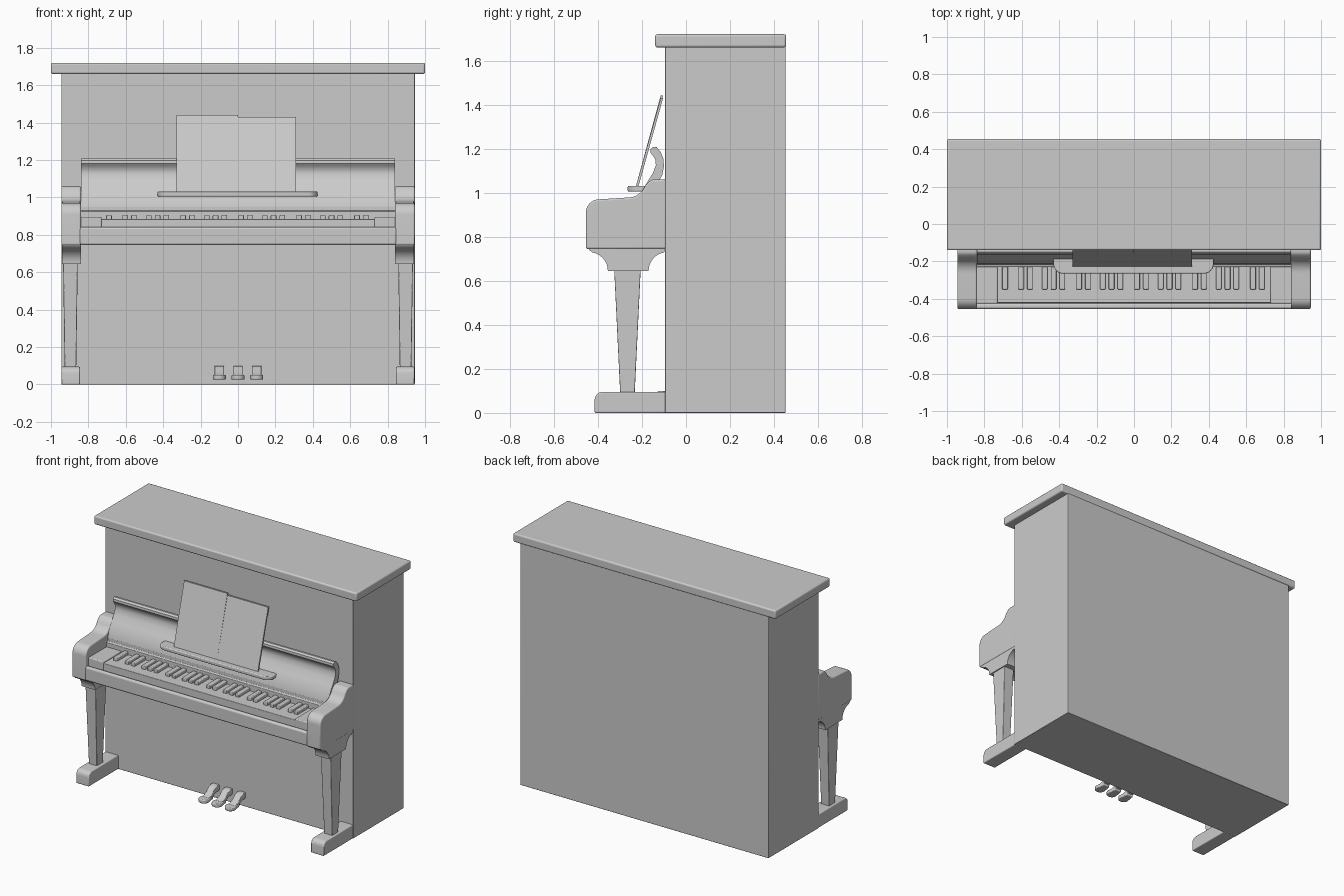
import bpy
import bmesh
import math

cube = bpy.data.objects.get("Cube")
if cube:
    bpy.data.objects.remove(cube, do_unlink=True)

GREY = (0.6, 0.6, 0.6, 1)
mat = bpy.data.materials.new("plain grey")
mat.use_nodes = True
mat.diffuse_color = GREY
mat.node_tree.nodes["Principled BSDF"].inputs["Base Color"].default_value = GREY


def finish(name, bm, bevel=0, segments=3):
    bmesh.ops.recalc_face_normals(bm, faces=bm.faces)
    mesh = bpy.data.meshes.new(name)
    bm.to_mesh(mesh)
    bm.free()
    ob = bpy.data.objects.new(name, mesh)
    bpy.context.collection.objects.link(ob)
    mesh.materials.append(mat)
    if bevel:
        mod = ob.modifiers.new("Bevel", 'BEVEL')
        mod.width, mod.segments = bevel, segments
        mod.limit_method, mod.angle_limit = 'ANGLE', math.radians(40)
    bpy.ops.object.select_all(action='DESELECT')
    ob.select_set(True)
    bpy.context.view_layer.objects.active = ob
    bpy.ops.object.shade_smooth_by_angle(angle=math.radians(35))
    return ob


def extrude(name, points, shift, place, bevel=0):
    """Prism from a 2D outline; place maps a 2D point into space."""
    bm = bmesh.new()
    face = bm.faces.new([bm.verts.new(place(a, b)) for a, b in points])
    new = bmesh.ops.extrude_face_region(bm, geom=[face])["geom"]
    bmesh.ops.translate(bm, vec=shift, verts=[v for v in new if isinstance(v, bmesh.types.BMVert)])
    return finish(name, bm, bevel)


def side_profile(name, points, x0, x1, bevel=0):
    return extrude(name, points, (x1 - x0, 0, 0), lambda y, z: (x0, y, z), bevel)


def box(name, x0, x1, y0, y1, z0, z1, bevel=0):
    return side_profile(name, [(y0, z0), (y1, z0), (y1, z1), (y0, z1)], x0, x1, bevel)


def arc(cy, cz, ry, rz, a0, a1, n=8):
    angles = [math.radians(a0 + (a1 - a0) * i / n) for i in range(n + 1)]
    return [(cy + ry * math.cos(a), cz + rz * math.sin(a)) for a in angles]


# Cabinet and lid
box("cabinet", -0.945, 0.945, -0.095, 0.452, 0, 1.665, 0.004)
box("lid", -1, 1, -0.14, 0.455, 1.66, 1.72, 0.01)

# Key bed with rounded front rail
box("key_bed", -0.85, 0.85, -0.44, -0.09, 0.748, 0.835)
box("front_rail", -0.85, 0.85, -0.455, -0.425, 0.745, 0.842, 0.012)

# Side arms, corbels, legs and feet
arm = ([(-0.09, 0.745), (-0.455, 0.745)] + arc(-0.395, 0.91, 0.06, 0.06, 180, 90)
       + [(-0.3, 0.976)] + arc(-0.265, 1.06, 0.085, 0.082, 270, 340)
       + arc(-0.145, 1.03, 0.03, 0.03, 140, 90, 4) + [(-0.09, 1.06)])
corbel = ([(-0.09, 0.75), (-0.445, 0.75), (-0.44, 0.74)] + arc(-0.44, 0.645, 0.085, 0.085, 80, 10)
          + [(-0.355, 0.645), (-0.17, 0.645)] + arc(-0.085, 0.645, 0.085, 0.085, 170, 100))
foot = [(-0.09, 0), (-0.415, 0)] + arc(-0.38, 0.06, 0.035, 0.035, 180, 90, 5) + [(-0.09, 0.095)]

for side, word in ((1, "left"), (-1, "right")):
    inner, outer = side * 0.84, side * 0.945
    side_profile(word + "_arm", arm, inner, outer, 0.008)
    side_profile(word + "_corbel", corbel, inner, side * 0.942)
    side_profile(word + "_foot", foot, side * 0.845, side * 0.943, 0.006)
    box(word + "_key_block", side * 0.73, side * 0.845, -0.425, -0.22, 0.83, 0.895, 0.006)

    # Tapered square leg
    bm = bmesh.new()
    bmesh.ops.create_cube(bm, size=1)
    for v in bm.verts:
        top = v.co.z > 0
        half_x, half_y = (0.039, 0.06) if top else (0.031, 0.033)
        v.co = (side * 0.896 + math.copysign(half_x, v.co.x),
                -0.266 + math.copysign(half_y, v.co.y), 0.65 if top else 0.09)
    finish(word + "_leg", bm, 0.004)

# Keys: one white slab with the repeating two and three black keys
box("white_keys", -0.732, 0.732, -0.422, -0.22, 0.83, 0.884, 0.004)
OCTAVE, STEP = 0.31, 0.047
black = [-0.69]
for k in range(-2, 3):
    black += [0.04 + OCTAVE * k + s * STEP for s in (-0.5, 0.5)]
    if k < 2:
        black += [0.19 + OCTAVE * k + s * STEP for s in (-1, 0, 1)]
for x in black:
    box("black_key", x - 0.015, x + 0.015, -0.35, -0.22, 0.88, 0.906, 0.005)

# Rail behind the keys and the curled fallboard
side_profile("key_rail", [(-0.09, 0.83), (-0.23, 0.83), (-0.23, 0.925), (-0.215, 0.93),
                          (-0.215, 0.955), (-0.09, 0.955)], -0.842, 0.842, 0.003)
fallboard = [(-0.215, 0.95), (-0.205, 1.0), (-0.175, 1.05), (-0.15, 1.09), (-0.137, 1.125),
             (-0.139, 1.15), (-0.15, 1.168), (-0.162, 1.182), (-0.161, 1.198), (-0.149, 1.208),
             (-0.133, 1.207), (-0.115, 1.185), (-0.103, 1.155), (-0.1, 1.12), (-0.108, 1.08),
             (-0.13, 1.04), (-0.15, 1.0), (-0.155, 0.95)]
side_profile("fallboard", fallboard, -0.84, 0.84)

# Music shelf with rounded front corners
shelf = ([(0.425, -0.17)] + arc(0.375, -0.215, 0.05, 0.05, 0, -90)
         + arc(-0.38, -0.215, 0.05, 0.05, -90, -180) + [(-0.43, -0.17)])
extrude("music_shelf", shelf, (0, 0, 0.026), lambda x, y: (x, y, 1.005), 0.006)

# Leaning open sheet music
for word, x0, x1, top in (("right", -0.33, 0.0, 1.442), ("left", 0.0, 0.31, 1.43)):
    side_profile(word + "_page", [(-0.228, 1.028), (-0.216, 1.028), (-0.104, top), (-0.115, top)], x0, x1)

# Three pedals: a narrow stem curving down into a wide rounded toe
stem = [(-0.09, 0.06), (-0.09, 0.098), (-0.12, 0.1), (-0.145, 0.09), (-0.17, 0.065),
        (-0.21, 0.05), (-0.21, 0.028), (-0.17, 0.035), (-0.14, 0.055)]
toe = [(0.024, -0.16)] + arc(0, -0.225, 0.035, 0.035, 20, -200, 12) + [(-0.024, -0.16)]
for word, x in (("right", -0.1), ("middle", 0), ("left", 0.1)):
    side_profile(word + "_pedal_stem", stem, x - 0.025, x + 0.025, 0.004)
    extrude(word + "_pedal_toe", toe, (0, 0, 0.024), lambda a, b: (x + a, b, 0.026), 0.005)
